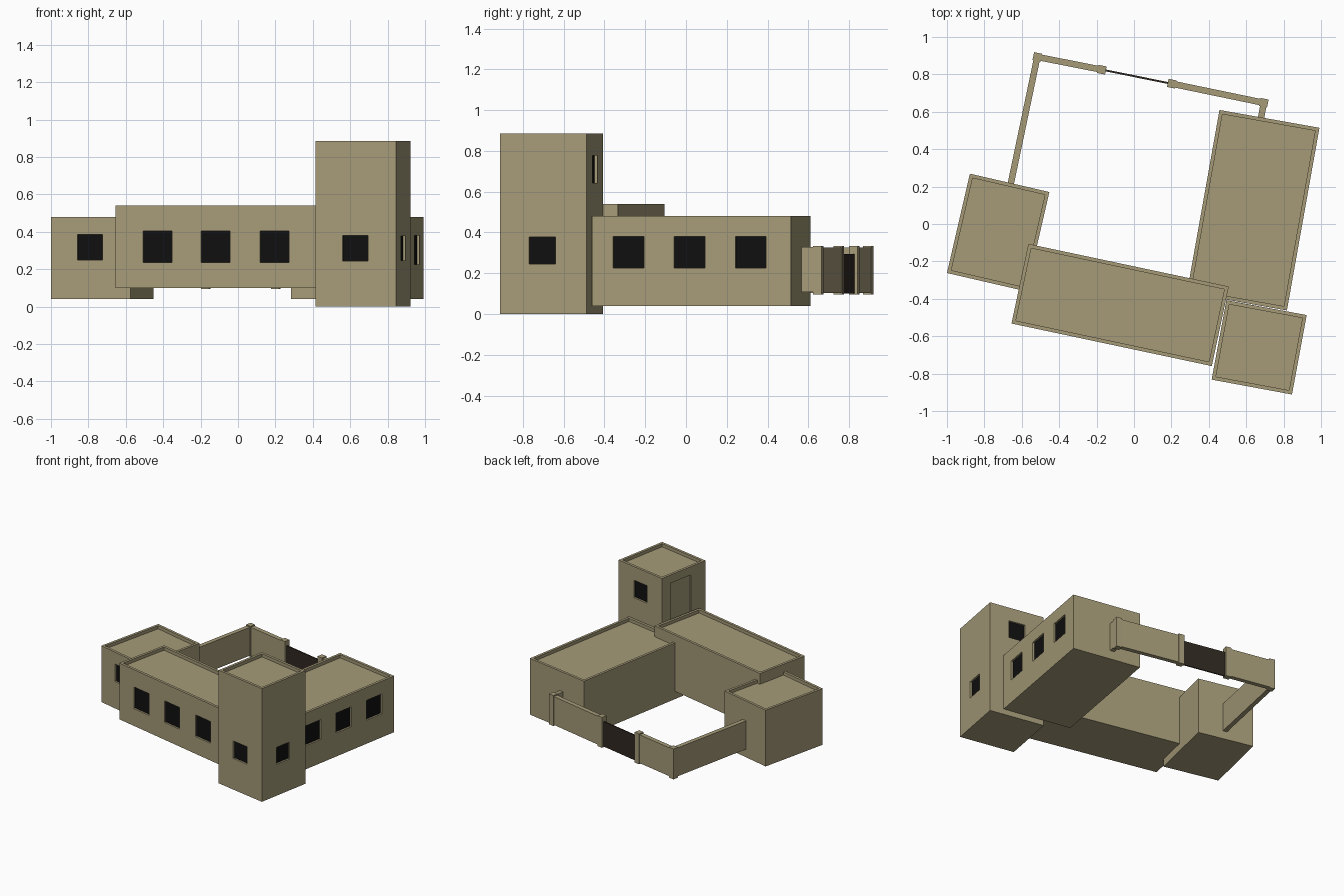
import bpy, bmesh
from math import radians, atan2, hypot
from mathutils import Matrix, Vector

if "Cube" in bpy.data.objects:
    bpy.data.objects.remove(bpy.data.objects["Cube"])


def material(name, rgb):
    m = bpy.data.materials.new(name)
    m.diffuse_color = (*rgb, 1)
    m.use_nodes = True
    m.node_tree.nodes["Principled BSDF"].inputs["Base Color"].default_value = m.diffuse_color
    return m


CLAY = material("clay", (0.38, 0.33, 0.19))
DARK = material("dark_opening", (0.005, 0.005, 0.005))
WOOD = material("gate_wood", (0.03, 0.022, 0.015))


def finish(name, bm, mat, matrix=Matrix()):
    bmesh.ops.recalc_face_normals(bm, faces=bm.faces)
    me = bpy.data.meshes.new(name)
    bm.to_mesh(me)
    bm.free()
    me.materials.append(mat)
    ob = bpy.data.objects.new(name, me)
    ob.matrix_world = matrix
    bpy.context.collection.objects.link(ob)
    return ob


def add_box(bm, lo, hi):
    lo, hi = Vector(lo), Vector(hi)
    m = Matrix.Translation((lo + hi) / 2) @ Matrix.Diagonal((*(hi - lo), 1))
    return bmesh.ops.create_cube(bm, size=1, matrix=m)["verts"]


def side_box(bm, side, w, d, along, zc, ow, oh, d0, d1):
    """Box on one wall of a w x d block, from depth d0 to d1 into the wall."""
    a0, a1, z0, z1 = along - ow / 2, along + ow / 2, zc - oh / 2, zc + oh / 2
    if side == "front":
        add_box(bm, (a0, d0, z0), (a1, d1, z1))
    elif side == "back":
        add_box(bm, (a0, d - d1, z0), (a1, d - d0, z1))
    elif side == "left":
        add_box(bm, (d0, a0, z0), (d1, a1, z1))
    else:
        add_box(bm, (w - d1, a0, z0), (w - d0, a1, z1))


def block(name, corner, angle, w, d, z0, z1, windows, doors=()):
    """Flat-roofed block with a parapet and recessed openings."""
    mw = Matrix.Translation((*corner, 0)) @ Matrix.Rotation(radians(angle), 4, "Z")
    bm = bmesh.new()
    add_box(bm, (0, 0, z0), (w, d, z1))
    bm.normal_update()
    top = max(bm.faces, key=lambda f: f.calc_center_median().z)
    # parapet rim, then sunken roof
    bmesh.ops.inset_region(bm, faces=[top], thickness=0.028)
    r = bmesh.ops.extrude_discrete_faces(bm, faces=[top])["faces"]
    bmesh.ops.translate(bm, verts=r[0].verts[:], vec=(0, 0, -0.025))
    body = finish(name, bm, CLAY, mw)
    # recesses cut into the walls
    cut = bmesh.new()
    for o in windows:
        side_box(cut, o[0], w, d, *o[1:], -0.02, 0.018)
    for o in doors:
        side_box(cut, o[0], w, d, *o[1:], -0.02, 0.01)
    cutter = finish(name + "_cutter", cut, CLAY, mw)
    cutter.hide_render = True
    mod = body.modifiers.new("openings", "BOOLEAN")
    mod.object, mod.operation, mod.solver = cutter, "DIFFERENCE", "EXACT"
    bpy.context.view_layer.objects.active = body
    bpy.ops.object.modifier_apply(modifier=mod.name)
    bpy.data.objects.remove(cutter)
    # dark panes at the back of the window recesses
    panes = bmesh.new()
    for o in windows:
        side_box(panes, o[0], w, d, *o[1:], 0.014, 0.02)
    finish(name + "_window_panes", panes, DARK, mw)


# Buildings: openings are (side, distance along wall, centre z, width, height)
block("front_wing", (-0.655, -0.532), -12, 1.095, 0.435, 0.10, 0.54,
      [("front", a, 0.32, 0.158, 0.17) for a in (0.23, 0.547, 0.869)])
block("right_wing", (0.283, -0.367), -10.1, 0.543, 0.992, 0.04, 0.48,
      [("right", a, 0.302, 0.154, 0.155) for a in (0.183, 0.487, 0.792)])
block("left_house", (-1.0, -0.262), -13, 0.436, 0.545, 0.04, 0.48,
      [("front", 0.213, 0.318, 0.137, 0.137)])
block("corner_tower", (0.415, -0.832), -10.5, 0.437, 0.432, 0.0, 0.885,
      [("front", 0.216, 0.312, 0.137, 0.137),
       ("right", 0.211, 0.312, 0.132, 0.132),
       ("back", 0.218, 0.71, 0.132, 0.137)],
      [("left", 0.245, 0.665, 0.2, 0.31)])


def run(name, p, q, thick, z0, z1, mat=CLAY):
    """Straight wall between two plan points."""
    dx, dy = q[0] - p[0], q[1] - p[1]
    mw = Matrix.Translation((*p, 0)) @ Matrix.Rotation(atan2(dy, dx), 4, "Z")
    bm = bmesh.new()
    add_box(bm, (0, -thick / 2, z0), (hypot(dx, dy), thick / 2, z1))
    finish(name, bm, mat, mw)


# Courtyard wall, posts and gate
posts = [(-0.517, 0.893), (-0.172, 0.825), (0.202, 0.75), (0.694, 0.648)]
for i, (x, y) in enumerate(posts):
    bm = bmesh.new()
    add_box(bm, (-0.022, -0.022, 0.095), (0.022, 0.022, 0.333))
    finish(f"wall_post_{i + 1}", bm, CLAY,
           Matrix.Translation((x, y, 0)) @ Matrix.Rotation(radians(-11.5), 4, "Z"))
run("back_wall_left", posts[0], posts[1], 0.034, 0.103, 0.325)
run("back_wall_right", posts[2], posts[3], 0.034, 0.103, 0.325)
run("side_wall_left", posts[0], (-0.662, 0.2), 0.034, 0.103, 0.325)
run("side_wall_right", posts[3], (0.678, 0.56), 0.034, 0.108, 0.328)
run("gate", posts[1], posts[2], 0.01, 0.10, 0.295, WOOD)
